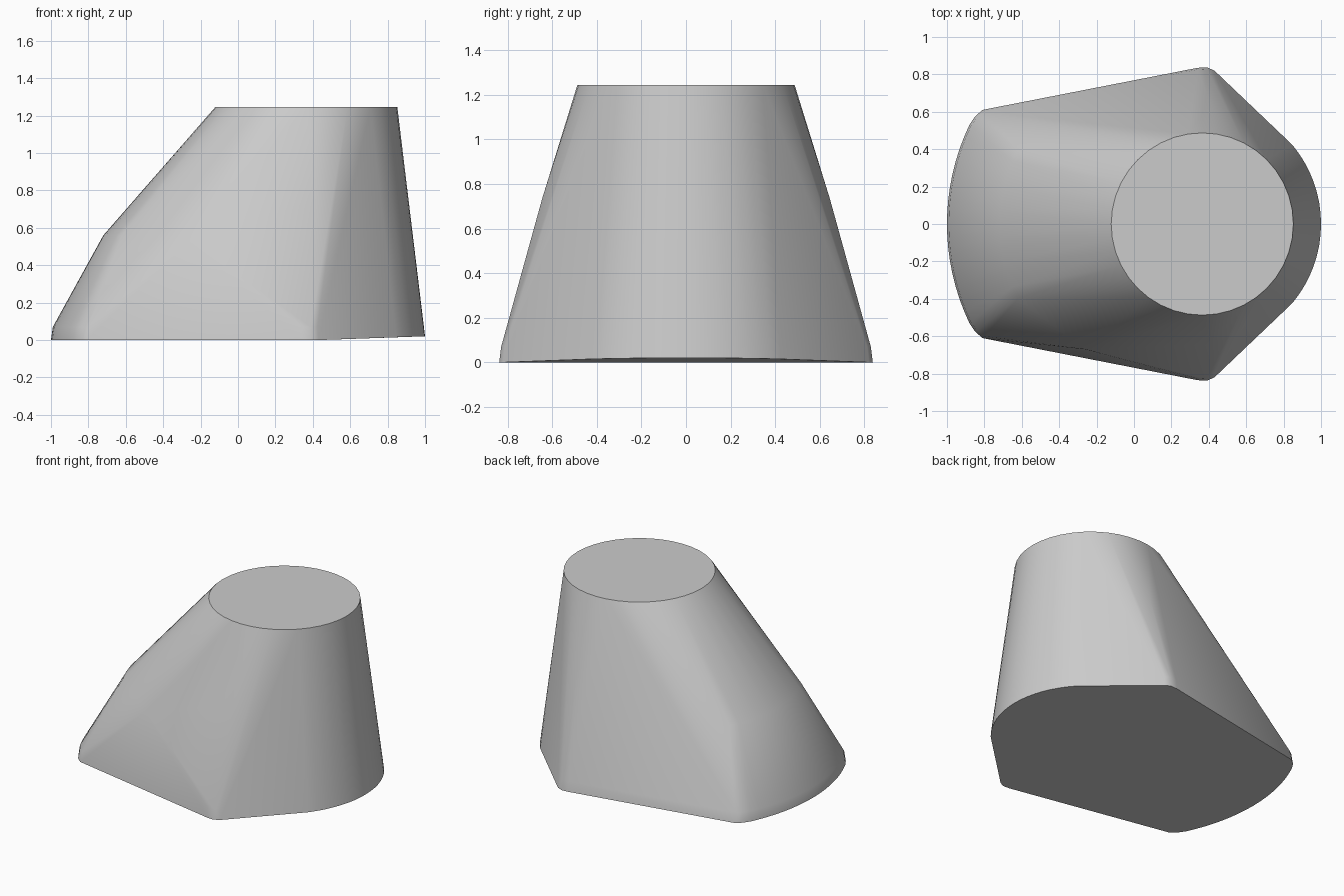
import bpy, bmesh, math
from mathutils import Vector

cube = bpy.data.objects.get("Cube")
if cube:
    bpy.data.objects.remove(cube)

# Plain grey finish
grey = bpy.data.materials.new("plain_grey")
grey.use_nodes = True
colour = (0.6, 0.6, 0.6, 1)
grey.diffuse_color = colour
grey.node_tree.nodes["Principled BSDF"].inputs["Base Color"].default_value = colour


def arc(cx, radius, half_angle, steps, z, facing=1):
    """Arc in plan, symmetric about y = 0, facing +x or -x."""
    angles = [half_angle * (2 * i / steps - 1) for i in range(steps + 1)]
    return [Vector((cx + facing * radius * math.cos(a), radius * math.sin(a), z)) for a in angles]


def mirrored(points):
    return [Vector((x, s * y, z)) for x, y, z in points for s in (1, -1)]


# Flat round top
points = [Vector((0.365 + 0.487 * math.cos(math.tau * i / 40),
                  0.487 * math.sin(math.tau * i / 40), 1.245)) for i in range(40)]

# Base edge: long left bow, rounded side corners, slightly raised right bow
points += arc(0.23, 1.23, math.radians(25.5), 16, 0, -1)
points += mirrored([(-0.85, 0.575, 0), (-0.81, 0.61, 0),
                    (0.34, 0.835, 0), (0.39, 0.838, 0), (0.43, 0.82, 0)])
for p in arc(0.34, 0.66, math.radians(40), 16, 0):
    p.z = 0.02 * (p.x - 0.4) / 0.6
    points.append(p)

# Low rim a little inside the base edge
points += arc(0.23, 1.22, math.radians(25.5), 16, 0.07, -1)
points += mirrored([(-0.84, 0.57, 0.07), (-0.80, 0.60, 0.07),
                    (0.34, 0.826, 0.07), (0.39, 0.829, 0.07), (0.425, 0.812, 0.07)])

# Mid-height bulges: sloping nose, sides and the single ridge point in front
points += arc(0.13, 0.85, math.radians(28), 12, 0.56, -1)
points += mirrored([(0.41, 0.645, 0.735)])
points.append(Vector((-0.26, -0.67, 0.53)))

# Wrap the sections in one tapered skin
bm = bmesh.new()
for p in points:
    bm.verts.new(p)
hull = bmesh.ops.convex_hull(bm, input=bm.verts)
loose = [v for v in bm.verts if not v.link_faces]
bmesh.ops.delete(bm, geom=loose, context='VERTS')
bmesh.ops.dissolve_limit(bm, angle_limit=math.radians(1), verts=bm.verts, edges=bm.edges)
bmesh.ops.recalc_face_normals(bm, faces=bm.faces)

mesh = bpy.data.meshes.new("tapered_body")
bm.to_mesh(mesh)
bm.free()
mesh.materials.append(grey)
body = bpy.data.objects.new("tapered_body", mesh)
bpy.context.collection.objects.link(body)

# Smooth flanks with crisp top and base edges
bpy.ops.object.select_all(action='DESELECT')
body.select_set(True)
bpy.context.view_layer.objects.active = body
bpy.ops.object.shade_smooth_by_angle(angle=math.radians(35))
